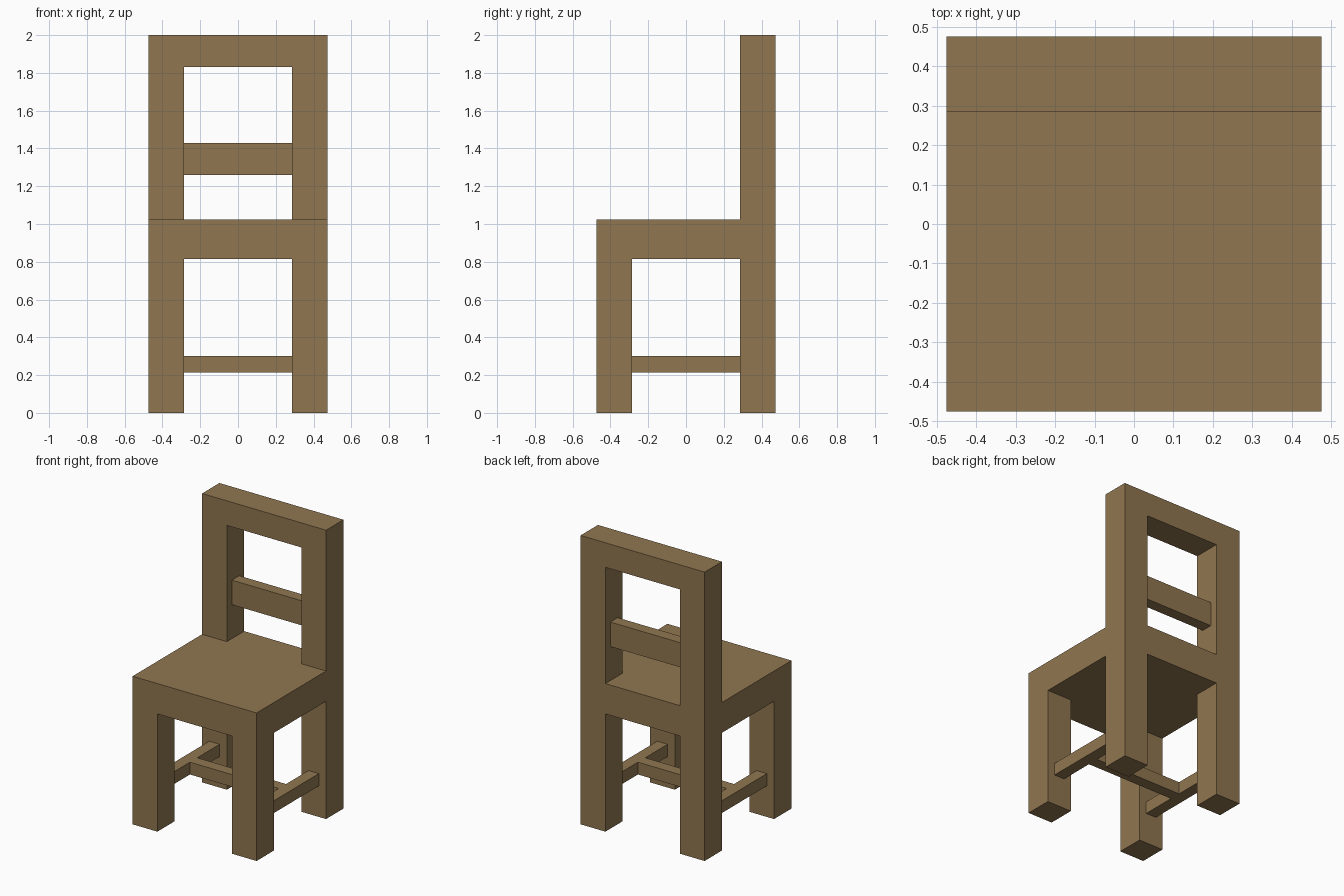
import bpy
import bmesh

if "Cube" in bpy.data.objects:
    bpy.data.objects.remove(bpy.data.objects["Cube"])

wood = bpy.data.materials.new("wood")
wood.diffuse_color = (0.28, 0.18, 0.08, 1)
wood.use_nodes = True
wood.node_tree.nodes["Principled BSDF"].inputs["Base Color"].default_value = wood.diffuse_color

HALF, INNER = 0.475, 0.285           # outer edge and inner leg edge
SEAT_LOW, SEAT_TOP = 0.815, 1.025
RAIL_LOW, TOP = 1.83, 2.0


def box(name, xs, ys, zs):
    """Box spanning the given (min, max) ranges."""
    mesh = bpy.data.meshes.new(name)
    bm = bmesh.new()
    bmesh.ops.create_cube(bm, size=1)
    for v in bm.verts:
        v.co = [r[0] if c < 0 else r[1] for c, r in zip(v.co, (xs, ys, zs))]
    bm.to_mesh(mesh)
    bm.free()
    mesh.materials.append(wood)
    obj = bpy.data.objects.new(name, mesh)
    bpy.context.collection.objects.link(obj)
    return obj


# Seat slab
box("seat", (-HALF, HALF), (-HALF, HALF), (SEAT_LOW, SEAT_TOP))

# Legs, back posts and side stretchers, one set per side
for side, sign in (("left", -1), ("right", 1)):
    post_x = sorted((sign * INNER, sign * HALF))
    bar_x = sorted((sign * 0.34, sign * 0.42))
    box(f"front_leg_{side}", post_x, (-HALF, -INNER), (0, SEAT_LOW))
    box(f"back_leg_{side}", post_x, (INNER, HALF), (0, SEAT_LOW))
    box(f"back_post_{side}", post_x, (INNER, HALF), (SEAT_TOP, RAIL_LOW))
    box(f"side_stretcher_{side}", bar_x, (-INNER, INNER), (0.215, 0.30))

# Cross stretcher between the side stretchers
box("cross_stretcher", (-0.34, 0.34), (-0.04, 0.04), (0.215, 0.30))

# Backrest slat and top rail
box("back_slat", (-INNER, INNER), (0.34, 0.42), (1.26, 1.43))
box("top_rail", (-HALF, HALF), (INNER, HALF), (RAIL_LOW, TOP))
